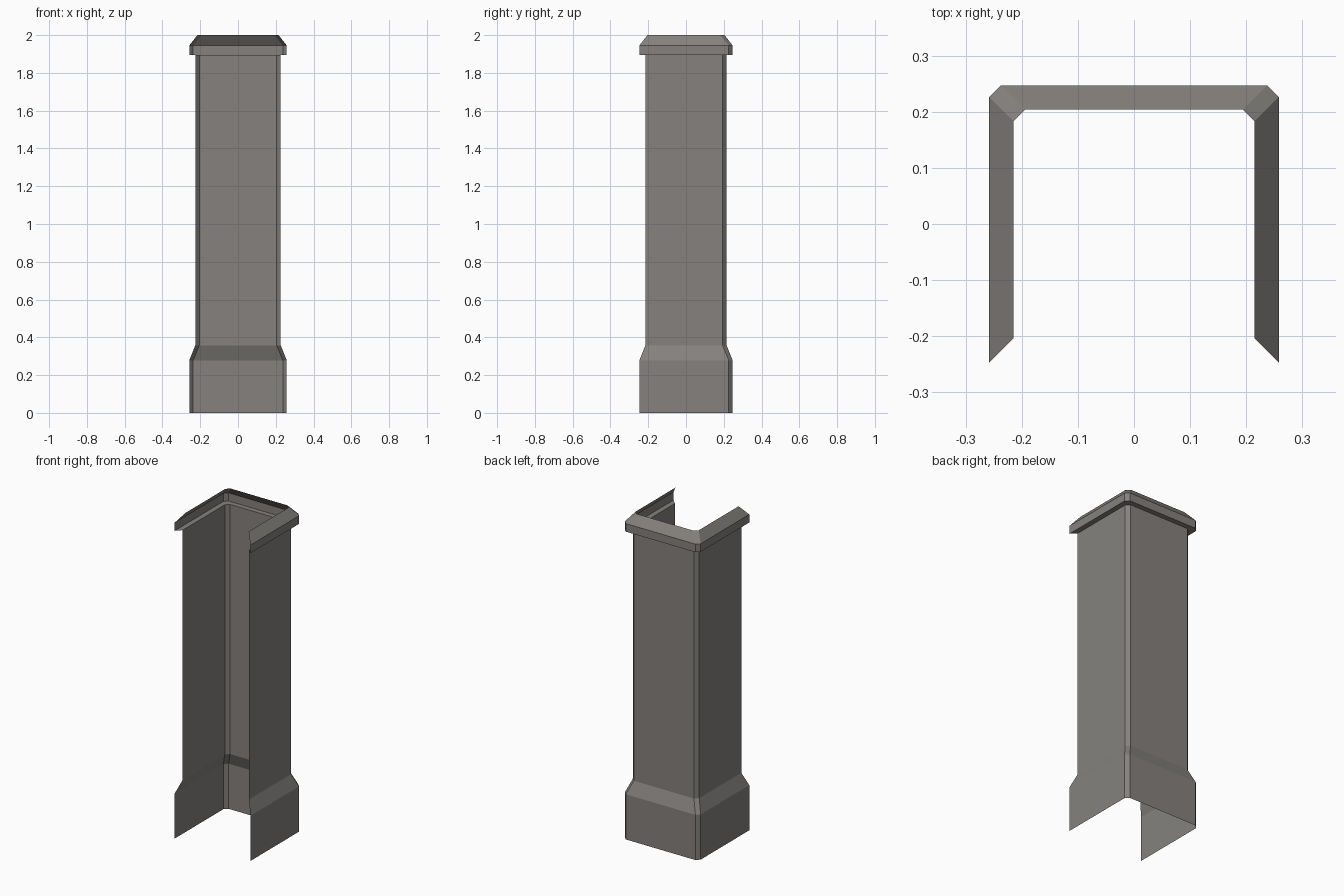
import bpy
import bmesh

if "Cube" in bpy.data.objects:
    bpy.data.objects.remove(bpy.data.objects["Cube"])

# One stone colour for the whole pillar
stone = bpy.data.materials.new("warm grey stone")
stone.diffuse_color = (0.235, 0.222, 0.208, 1.0)
stone.use_nodes = True
stone.node_tree.nodes["Principled BSDF"].inputs["Base Color"].default_value = stone.diffuse_color

HX, HY, CHAMFER = 0.258, 0.247, 0.021


def outline(inset, z):
    """U-shaped path, open at the front, with chamfered back corners."""
    x, y, c = HX - inset, HY - inset, CHAMFER
    half = [(x, -y), (x, y - c), (x - c, y)]
    path = half + [(-px, py) for px, py in reversed(half)]
    return [(px, py, z) for px, py in path]


def shell(name, profile):
    """Sweep an (inset, height) profile around the U as a single open sheet."""
    bm = bmesh.new()
    rings = [[bm.verts.new(p) for p in outline(i, z)] for i, z in profile]
    for low, high in zip(rings, rings[1:]):
        for k in range(len(low) - 1):
            bm.faces.new((low[k], low[k + 1], high[k + 1], high[k]))
    mesh = bpy.data.meshes.new(name)
    bm.to_mesh(mesh)
    bm.free()
    mesh.materials.append(stone)
    obj = bpy.data.objects.new(name, mesh)
    bpy.context.collection.objects.link(obj)
    return obj


# Plinth with sloped shoulder, plain shaft, and bevelled cap with flat underside
shell("plinth", [(0.0, 0.0), (0.0, 0.278), (0.032, 0.358)])
shell("shaft", [(0.032, 0.358), (0.032, 1.895)])
shell("cap", [(0.032, 1.895), (0.0, 1.895), (0.0, 1.945), (0.043, 2.0)])
